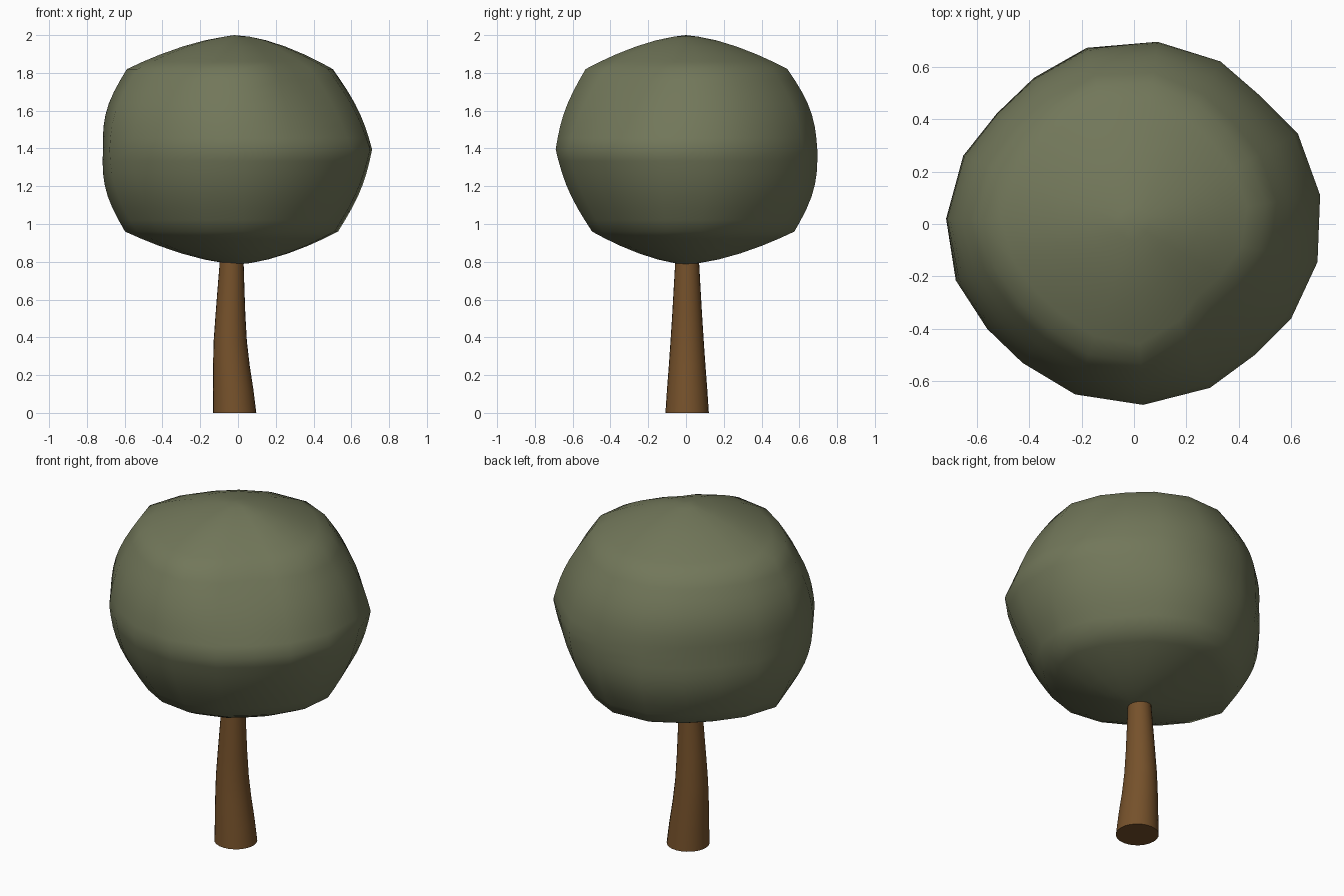
import bpy, math

if "Cube" in bpy.data.objects:
    bpy.data.objects.remove(bpy.data.objects["Cube"])

# Crown outline seen from above, and rim radii for every 45 degrees
OUTLINE = [(.71, .11), (.625, .345), (.48, .49), (.33, .62), (.09, .695),
           (-.18, .67), (-.38, .555), (-.52, .42), (-.65, .26), (-.715, .02),
           (-.68, -.215), (-.56, -.40), (-.425, -.53), (-.225, -.65),
           (.035, -.69), (.29, -.625), (.46, -.50), (.60, -.36), (.70, -.145)]
UPPER = [.51, .50, .55, .54, .59, .51, .54, .42]
LOWER = [.54, .52, .59, .55, .60, .50, .50, .47]
STEPS = 7


def material(name, color):
    m = bpy.data.materials.new(name)
    m.diffuse_color = (*color, 1)
    m.use_nodes = True
    m.node_tree.nodes["Principled BSDF"].inputs["Base Color"].default_value = m.diffuse_color
    return m


def loft(name, rings, mat, top=None, bottom=None):
    """Skin equal-length rings (bottom to top); close with a pole or a flat cap."""
    n = len(rings[0])
    verts = [p for r in rings for p in r]
    faces = [(k * n + i, k * n + (i + 1) % n, (k + 1) * n + (i + 1) % n, (k + 1) * n + i)
             for k in range(len(rings) - 1) for i in range(n)]
    last = (len(rings) - 1) * n
    if bottom:
        verts.append(bottom)
        faces += [((i + 1) % n, i, len(verts) - 1) for i in range(n)]
    else:
        faces.append(tuple(reversed(range(n))))
    if top:
        verts.append(top)
        faces += [(last + i, last + (i + 1) % n, len(verts) - 1) for i in range(n)]
    else:
        faces.append(tuple(range(last, last + n)))
    mesh = bpy.data.meshes.new(name)
    mesh.from_pydata(verts, [], faces)
    mesh.materials.append(mat)
    ob = bpy.data.objects.new(name, mesh)
    bpy.context.collection.objects.link(ob)
    bpy.context.view_layer.objects.active = ob
    ob.select_set(True)
    bpy.ops.object.shade_smooth_by_angle(angle=math.radians(60))
    ob.select_set(False)


def radius(table, a):
    t = (a / (math.pi / 4)) % 8
    i = int(t) % 8
    return table[i] + (table[(i + 1) % 8] - table[i]) * (t - int(t))


def crown_ring(z, table, scale=1.0, blend=0.0):
    """Ring between a rim (blend 0) and the widest outline (blend 1)."""
    ring = []
    for x, y in OUTLINE:
        a, wide = math.atan2(y, x), math.hypot(x, y)
        # the back left side is rounder than the front right
        bulge = (.035 + .01 * math.cos(a - 2.4)) * math.sin(math.pi * blend)
        r = scale * radius(table, a) * (1 - blend) + wide * blend + bulge
        ring.append((r * math.cos(a), r * math.sin(a), z))
    return ring


def side(table, z_rim, z_wide):
    return [crown_ring(z_rim + (z_wide - z_rim) * k / STEPS, table, 1, k / STEPS)
            for k in range(STEPS)]


def dome(table, z_rim, z_pole):
    """Shallow dome rings, from the pole out to just before the rim."""
    return [crown_ring(z_pole + (z_rim - z_pole) * s ** 1.6, table, s)
            for s in (.12, .3, .5, .7, .86)]


# Crown: shallow domes above and below, bulging sides meeting at the widest line
crown = (dome(LOWER, .96, .787) + side(LOWER, .96, 1.395)
         + [crown_ring(1.395, UPPER, 1, 1)]
         + side(UPPER, 1.82, 1.395)[::-1] + dome(UPPER, 1.82, 1.998)[::-1])
loft("crown", crown, material("leaves", (.168, .185, .102)),
     top=(-.02, 0, 2), bottom=(-.01, 0, .785))

# Trunk: tapered and slightly bent, tucked into the crown
TRUNK = [(0, -.018, .115), (.12, -.025, .107), (.25, -.035, .097), (.38, -.041, .088),
         (.52, -.040, .079), (.66, -.037, .071), (.82, -.033, .062)]
trunk = [[(cx + r * math.cos(i * math.tau / 24), .006 + r * math.sin(i * math.tau / 24), z)
          for i in range(24)] for z, cx, r in TRUNK]
loft("trunk", trunk, material("bark", (.18, .083, .024)))
